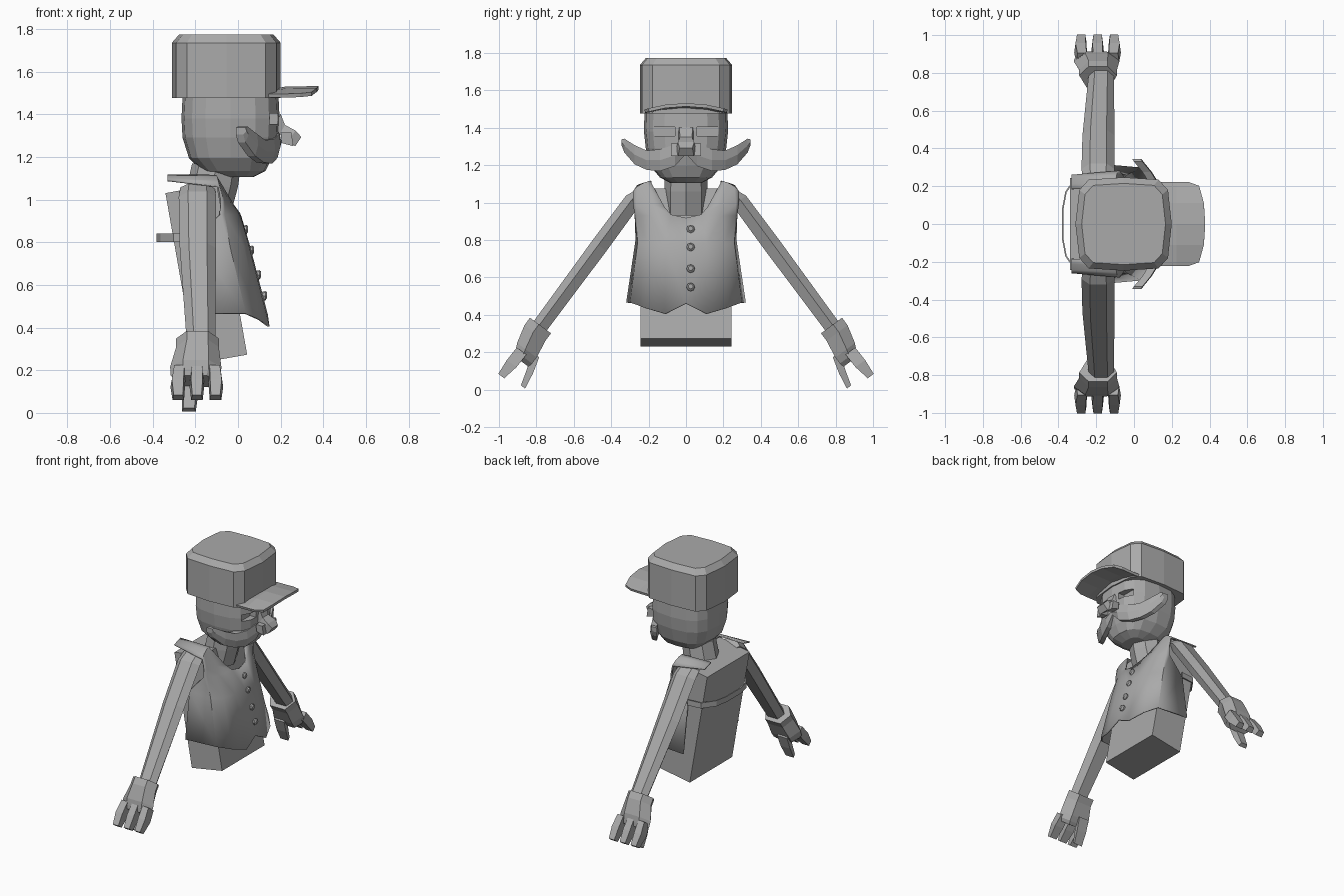
import bpy, bmesh, math
from mathutils import Vector

if "Cube" in bpy.data.objects:
    bpy.data.objects.remove(bpy.data.objects["Cube"])

grey = bpy.data.materials.new("plain_grey")
grey.diffuse_color = (0.4, 0.4, 0.4, 1)
grey.use_nodes = True
grey.node_tree.nodes["Principled BSDF"].inputs["Base Color"].default_value = grey.diffuse_color


def make(name, verts, faces, mirror=False, smooth=None, thick=0):
    """Mesh object, optionally mirrored across y = 0 and thickened."""
    bm = bmesh.new()
    for s in ((1, -1) if mirror else (1,)):
        vs = [bm.verts.new((v[0], v[1] * s, v[2])) for v in verts]
        for f in faces:
            bm.faces.new([vs[i] for i in f])
    bmesh.ops.remove_doubles(bm, verts=bm.verts, dist=0.0005)
    loose = [v for v in bm.verts if not v.link_faces]
    bmesh.ops.delete(bm, geom=loose, context='VERTS')
    bmesh.ops.recalc_face_normals(bm, faces=bm.faces)
    me = bpy.data.meshes.new(name)
    bm.to_mesh(me)
    bm.free()
    me.materials.append(grey)
    ob = bpy.data.objects.new(name, me)
    bpy.context.collection.objects.link(ob)
    if thick:
        m = ob.modifiers.new("thickness", 'SOLIDIFY')
        m.thickness, m.offset = thick, 0
    if smooth:
        bpy.context.view_layer.objects.active = ob
        ob.select_set(True)
        bpy.ops.object.shade_smooth_by_angle(angle=math.radians(smooth))
        ob.select_set(False)
    return ob


def loft(name, rings, **kw):
    """Closed skin over equal-length rings, capped at both ends."""
    n = len(rings[0])
    verts = [p for r in rings for p in r]
    faces = [(k * n + i, k * n + (i + 1) % n, (k + 1) * n + (i + 1) % n, (k + 1) * n + i)
             for k in range(len(rings) - 1) for i in range(n)]
    faces += [tuple(range(n)), tuple(range((len(rings) - 1) * n, len(rings) * n))]
    return make(name, verts, faces, **kw)


def sheet(name, rows, skip=(), **kw):
    n = len(rows[0])
    faces = [(k * n + i, k * n + i + 1, (k + 1) * n + i + 1, (k + 1) * n + i)
             for k in range(len(rows) - 1) for i in range(n - 1) if (k, i) not in skip]
    return make(name, [p for r in rows for p in r], faces, **kw)


def superring(cx, rx, ry, z, n=16, p=0.7):
    """Rounded-square ring around the z axis."""
    ring = []
    for i in range(n):
        a = 2 * math.pi * i / n
        c, s = math.cos(a), math.sin(a)
        ring.append((cx + rx * math.copysign(abs(c) ** p, c), ry * math.copysign(abs(s) ** p, s), z))
    return ring


# Cap crown: bulged square with cut corners and a chamfered top
quarter = [(0.255, 0), (0.235, 0.18), (0.185, 0.235), (0, 0.247)]
outline = quarter[:3] + [(-x, y) for x, y in quarter[::-1]]
outline += [(x, -y) for x, y in outline[1:-1][::-1]]
loft("cap_crown", [[(-0.055 + x * s, y * s, z) for x, y in outline]
                   for s, z in ((1, 1.477), (1, 1.735), (0.87, 1.773))])

# Cap brim: arched plate, higher in the middle
ys = [-0.22, -0.2, -0.11, 0, 0.11, 0.2, 0.22]
tip = [0.29, 0.345, 0.37, 0.377, 0.37, 0.345, 0.29]
arch = [1 - (abs(y) / 0.22) ** 2 for y in ys]
sheet("cap_brim", [[(0.13 - 0.04 * (1 - a), y, 1.486 + 0.016 * a) for y, a in zip(ys, arch)],
                   [(0.225, y, 1.487 + 0.034 * a) for y, a in zip(ys, arch)],
                   [(x, y, 1.489 + 0.034 * a) for x, y, a in zip(tip, ys, arch)]],
      thick=0.018)

# Head with cut eye sockets
head = loft("head", [superring(*r) for r in (
    (0.0, 0.07, 0.085, 1.105), (-0.02, 0.15, 0.14, 1.135), (-0.035, 0.195, 0.19, 1.195),
    (-0.035, 0.225, 0.215, 1.29), (-0.035, 0.23, 0.225, 1.38), (-0.035, 0.225, 0.222, 1.48))])


def box(name, lo, hi, **kw):
    return loft(name, [[(x, y, z) for x, y in ((lo[0], lo[1]), (hi[0], lo[1]), (hi[0], hi[1]), (lo[0], hi[1]))]
                       for z in (lo[2], hi[2])], **kw)


cutter = box("eye_cutter", (0.14, 0.06, 1.355), (0.3, 0.17, 1.403), mirror=True)
cutter.hide_render = True
cutter.hide_viewport = True
cut = head.modifiers.new("eye_sockets", 'BOOLEAN')
cut.operation, cut.object, cut.solver = 'DIFFERENCE', cutter, 'EXACT'

# Nose: narrow bridge widening to a drooping tip, plus nostril wings
loft("nose", [[(xt, -w * 0.8, zt), (xt, w * 0.8, zt), (xb, w, zb), (xb, -w, zb)]
              for xt, zt, xb, zb, w in ((0.2, 1.402, 0.17, 1.35, 0.045), (0.22, 1.35, 0.195, 1.305, 0.04),
                                        (0.27, 1.323, 0.235, 1.275, 0.055), (0.297, 1.293, 0.268, 1.25, 0.042))])
loft("nostril", [[(x, y, z + h) for x, z, h in ((0.2, 1.285, 0.03), (0.25, 1.285, 0.03),
                                                (0.26, 1.25, 0), (0.205, 1.265, 0))]
                 for y in (0.03, 0.08)], mirror=True)

# Moustache: swept wedge curling up at the tips
loft("moustache", [[(x + 0.015, y, zt), (x + 0.02, y, (zt + zb) / 2), (x + 0.005, y, zb),
                    (x - 0.03, y, zb), (x - 0.03, y, zt)]
                   for x, y, zt, zb in ((0.185, 0, 1.285, 1.26), (0.18, 0.06, 1.31, 1.195),
                                        (0.155, 0.14, 1.285, 1.168), (0.115, 0.21, 1.278, 1.175),
                                        (0.075, 0.275, 1.307, 1.205), (0.03, 0.33, 1.342, 1.268),
                                        (0.02, 0.344, 1.338, 1.305))], mirror=True)

# Neck leaning forward
loft("neck", [superring(cx, r, r * 0.97, z, 8, 1) for cx, r, z in
              ((-0.155, 0.12, 0.93), (-0.12, 0.12, 1.06), (-0.1, 0.115, 1.17))])

# Torso: leaning box
loft("torso", [[(xb, -w, zb), (xf, -w, zf), (xf, w, zf), (xb, w, zb)]
               for xb, zb, xf, zf, w in ((-0.2, 0.23, 0.043, 0.273, 0.243), (-0.34, 1.03, -0.1, 1.075, 0.243))])

# Vest: open front shell with armholes, V neck and shoulder flaps
sheet("vest", [
    [(0.135, 0, 0.46), (0.143, 0.11, 0.405), (0.1, 0.22, 0.437), (0.035, 0.295, 0.465), (-0.2, 0.315, 0.465)],
    [(0.052, 0, 0.78), (0.047, 0.11, 0.78), (0.022, 0.2, 0.78), (-0.04, 0.255, 0.78), (-0.2, 0.265, 0.8)],
    [(0.012, 0, 0.917), (0.005, 0.08, 0.935), (-0.02, 0.19, 0.93), (-0.065, 0.26, 0.93), (-0.085, 0.27, 0.93)],
    [(0, 0, 0.93), (-0.025, 0.115, 0.976), (-0.045, 0.19, 0.99), (-0.068, 0.265, 0.99), (-0.078, 0.28, 0.99)],
    [(0, 0, 0.94), (-0.105, 0.19, 1.112), (-0.1, 0.22, 1.104), (-0.095, 0.255, 1.085), (-0.09, 0.28, 1.06)],
    [(0, 0, 0.95), (-0.33, 0.185, 1.113), (-0.33, 0.21, 1.106), (-0.33, 0.24, 1.097), (-0.33, 0.258, 1.09)]],
    skip=((2, 0), (3, 0), (4, 0)), mirror=True, smooth=40, thick=0.01)

# Strap across the back of the vest
path = [(-0.2, 0.265), (-0.3, 0.255), (-0.36, 0.17), (-0.377, 0.08), (-0.377, 0)]
sheet("back_strap", [[(x, y, z) for x, y in path] for z in (0.8, 0.84)], mirror=True, thick=0.008)

# Buttons down the front
for z in (0.86, 0.763, 0.648, 0.55):
    x = 0.042 + (0.86 - z) * 0.285
    loft("button", [[(x + d, 0.025 + r * math.cos(a * math.pi / 4), z + d * 0.28 + r * math.sin(a * math.pi / 4))
                     for a in range(8)] for d, r in ((-0.03, 0.022), (-0.002, 0.022), (0.006, 0.013))])

# Arms and hands: u runs down the arm, n is the upper side
u = Vector((0, 0.594, -0.804))
n = Vector((0, 0.804, 0.594))


def limb(name, stations, cross):
    """Loft of cross-sections (centre x, half width, half thickness) along u."""
    loft(name, [[Vector((-0.18, 0.285, 1.01)) + u * d + Vector((cx + a * w, 0, 0)) + n * (off + b * t)
                 for a, b in cross] for d, cx, w, t, off in stations], mirror=True)


hexa = [(-1, 0.15), (-0.5, 1), (0.5, 1), (1, 0.15), (0.6, -1), (-0.6, -1)]
rect = [(-1, -1), (-0.8, 1), (0.8, 1), (1, -1)]
limb("arm", [(-0.07, -0.01, 0.08, 0.035, -0.02), (0.0, -0.01, 0.088, 0.045, 0), (0.3, -0.008, 0.085, 0.047, 0),
             (0.9, 0.008, 0.065, 0.042, 0)], hexa)
limb("hand", [(0.83, -0.01, 0.1, 0.07, 0), (0.88, -0.01, 0.1, 0.07, 0), (0.98, -0.018, 0.12, 0.065, -0.02),
              (1.02, -0.018, 0.118, 0.055, -0.03), (1.045, -0.018, 0.1, 0.045, -0.035)], hexa)
for x in (-0.095, -0.012, 0.071):
    limb("finger", [(1.0, x, 0.03, 0.032, 0.0), (1.085, x * 1.08, 0.034, 0.032, 0.003),
                    (1.172, x * 1.05, 0.027, 0.02, 0.008)], rect)
limb("thumb", [(0.97, -0.04, 0.04, 0.025, -0.07), (1.06, -0.045, 0.038, 0.02, -0.1),
               (1.15, -0.05, 0.032, 0.014, -0.12)], rect)
